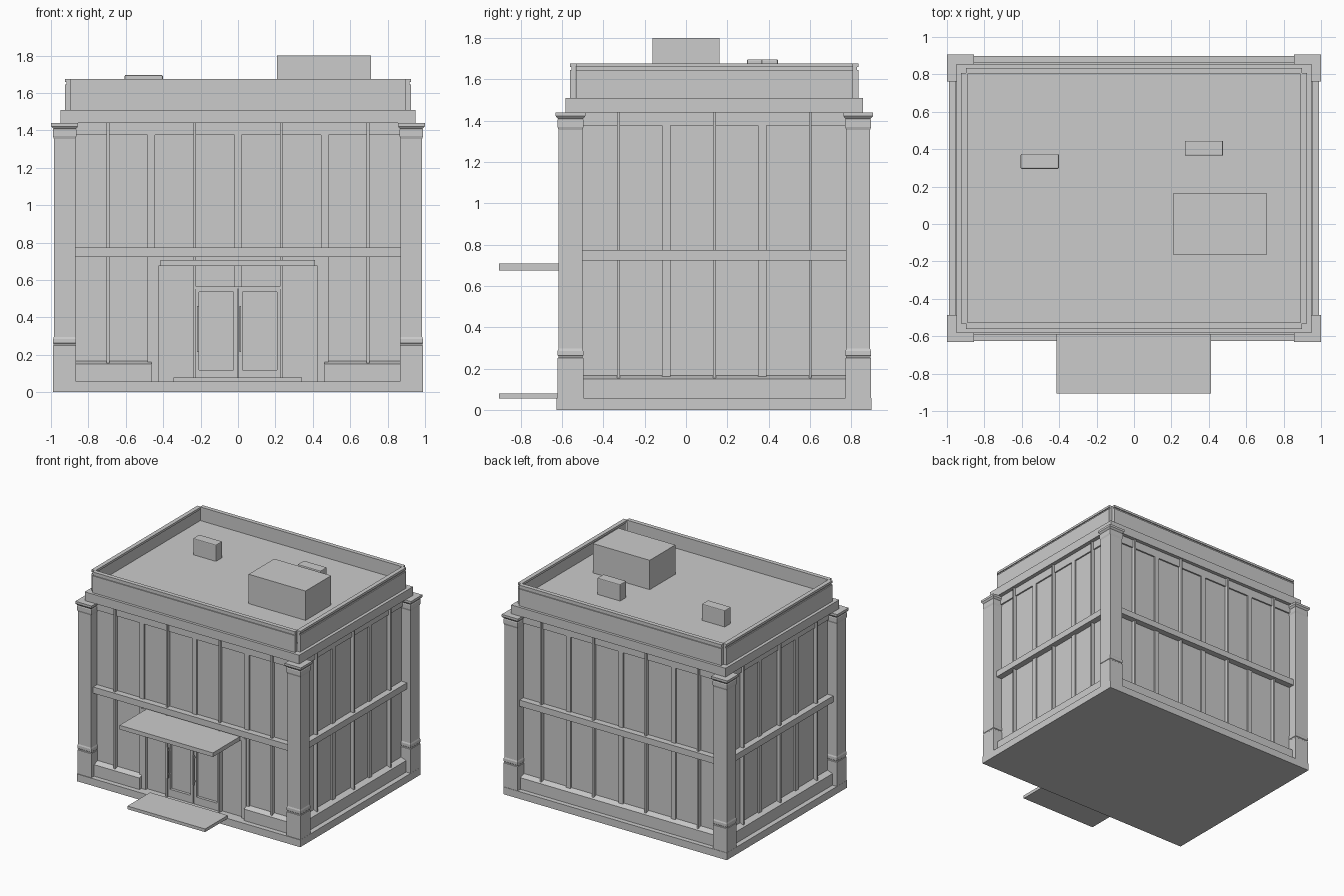
import bpy, bmesh

if "Cube" in bpy.data.objects:
    bpy.data.objects.remove(bpy.data.objects["Cube"])

CY = 0.137           # building centre in y
HX, HY = 0.905, 0.678  # half size of the recessed glass core


def box(name, x0, x1, y0, y1, z0, z1, bevel=0):
    bm = bmesh.new()
    bmesh.ops.create_cube(bm, size=1)
    for v in bm.verts:
        v.co = ((x0 + x1) / 2 + v.co.x * (x1 - x0),
                (y0 + y1) / 2 + v.co.y * (y1 - y0),
                (z0 + z1) / 2 + v.co.z * (z1 - z0))
    me = bpy.data.meshes.new(name)
    bm.to_mesh(me)
    bm.free()
    ob = bpy.data.objects.new(name, me)
    bpy.context.collection.objects.link(ob)
    if bevel:
        m = ob.modifiers.new("bevel", 'BEVEL')
        m.width = bevel
        m.segments = 2
    return ob


def lathe_square(name, cx, cy, profile):
    """Square tower lofted through (z, half width) rings."""
    bm = bmesh.new()
    rings = [[bm.verts.new((cx + sx * h, cy + sy * h, z))
              for sx, sy in ((-1, -1), (1, -1), (1, 1), (-1, 1))] for z, h in profile]
    for a, b in zip(rings, rings[1:]):
        for i in range(4):
            j = (i + 1) % 4
            bm.faces.new((a[i], a[j], b[j], b[i]))
    bm.faces.new(rings[0][::-1])
    bm.faces.new(rings[-1])
    me = bpy.data.meshes.new(name)
    bm.to_mesh(me)
    bm.free()
    bpy.context.collection.objects.link(bpy.data.objects.new(name, me))


def on_side(name, side, u0, u1, z0, z1, d1, d0=-0.01):
    """Box on a facade: u along the wall from its centre, d outward from the glass."""
    s = -1 if side in ("front", "left") else 1
    if side in ("front", "back"):
        a, b = sorted((CY + s * (HY + d0), CY + s * (HY + d1)))
        return box(f"{side}_{name}", u0, u1, a, b, z0, z1)
    a, b = sorted((s * (HX + d0), s * (HX + d1)))
    return box(f"{side}_{name}", a, b, CY + u0, CY + u1, z0, z1)


# Base and core
box("plinth", -0.99, 0.99, -0.626, 0.898, 0, 0.058)
box("glass_core", -HX, HX, CY - HY, CY + HY, 0.05, 1.45)

# Corner columns
COLUMN = [(0.05, .062), (0.25, .062), (0.253, .059), (0.26, .059), (0.263, .062),
          (0.285, .062), (0.296, .058), (1.355, .058), (1.37, .063), (1.402, .063),
          (1.408, .060), (1.414, .066), (1.422, .072), (1.44, .072)]
for x in (-0.927, 0.927):
    for y in (-0.559, 0.833):
        lathe_square("corner_column", x, y, COLUMN)

# Facades
for side in ("front", "back", "left", "right"):
    wide = side in ("front", "back")
    half = 0.87 if wide else 0.637
    posts = (-0.465, 0, 0.465) if wide else (-0.232, 0.232)
    mullions = (-0.695, -0.232, 0.232, 0.695) if wide else (-0.464, 0, 0.464)
    on_side("top_rail", side, -half, half, 1.375, 1.45, 0.012)
    on_side("floor_band", side, -half, half, 0.723, 0.773, 0.05)
    for u in posts:
        z0 = 0.56 if side == "front" and u == 0 else 0.058
        on_side("window_post", side, u - 0.02, u + 0.02, z0, 1.38, 0.012)
    for u in mullions:
        on_side("mullion", side, u - 0.007, u + 0.007, 0.058, 1.44, 0.03)
    # Sill walls, split at the entrance, with a sloped top
    spans = ((-half, -0.463), (0.463, half)) if side == "front" else ((-half, half),)
    for a, b in spans:
        sill = on_side("sill_wall", side, a, b, 0.05, 0.17, 0.045)
        for v in sill.data.vertices:
            s = -1 if side in ("front", "left") else 1
            out = (v.co.y - CY) * s - HY if wide else v.co.x * s - HX
            if v.co.z > 0.1 and out > 0.02:
                v.co.z = 0.15

# Entrance surround
for s in (-1, 1):
    a, b = sorted((s * 0.425, s * 0.463))
    on_side("entrance_post", "front", a, b, 0.058, 0.70, 0.02)
    a, b = sorted((s * 0.225, s * 0.24))
    on_side("door_jamb", "front", a, b, 0.058, 0.56, 0.035)
on_side("entrance_head", "front", -0.445, 0.445, 0.675, 0.73, 0.02)
on_side("door_head", "front", -0.235, 0.235, 0.553, 0.565, 0.03)

# Double doors with framed panes and handles
for a, b, hx in ((-0.23, -0.003, -0.214), (0.003, 0.23, 0.012)):
    on_side("door_stile", "front", a, a + 0.022, 0.06, 0.555, 0.022)
    on_side("door_stile", "front", b - 0.022, b, 0.06, 0.555, 0.022)
    on_side("door_bottom_rail", "front", a, b, 0.06, 0.12, 0.022)
    on_side("door_top_rail", "front", a, b, 0.535, 0.555, 0.022)
    on_side("door_handle", "front", hx - 0.005, hx + 0.005, 0.215, 0.46, 0.045, 0.035)
    for z in (0.24, 0.43):
        on_side("handle_mount", "front", hx - 0.004, hx + 0.004, z, z + 0.01, 0.036, 0.015)

# Canopy and step
box("canopy", -0.415, 0.412, -0.906, -0.53, 0.675, 0.708)
box("entrance_step", -0.345, 0.343, -0.906, -0.62, 0.055, 0.08)

# Cornice and roof deck
box("cornice", -0.95, 0.95, CY - 0.719, CY + 0.719, 1.44, 1.51)
box("roof_deck", -0.897, 0.897, CY - 0.668, CY + 0.668, 1.5, 1.565)

# Parapet: four separate walls leaving a small open notch at each corner
for layer, out, inn, z0, z1 in (("wall", 0, 0.026, 1.505, 1.645),
                                ("groove", 0.008, 0.026, 1.645, 1.658),
                                ("cap", 0, 0.034, 1.658, 1.676)):
    px, py = 0.925, 0.698
    ex, ey = px - 0.028, py - 0.028
    for s in (-1, 1):
        a, b = sorted((CY + s * (py - out), CY + s * (py - inn)))
        box("parapet_" + layer, -ex, ex, a, b, z0, z1)
        a, b = sorted((s * (px - out), s * (px - inn)))
        box("parapet_" + layer, a, b, CY - ey, CY + ey, z0, z1)

# Rooftop equipment
box("roof_house", 0.208, 0.712, -0.162, 0.162, 1.55, 1.8)
box("roof_unit", -0.606, -0.402, 0.295, 0.375, 1.55, 1.696, 0.006)
box("roof_unit", 0.272, 0.476, 0.365, 0.445, 1.55, 1.696, 0.006)
